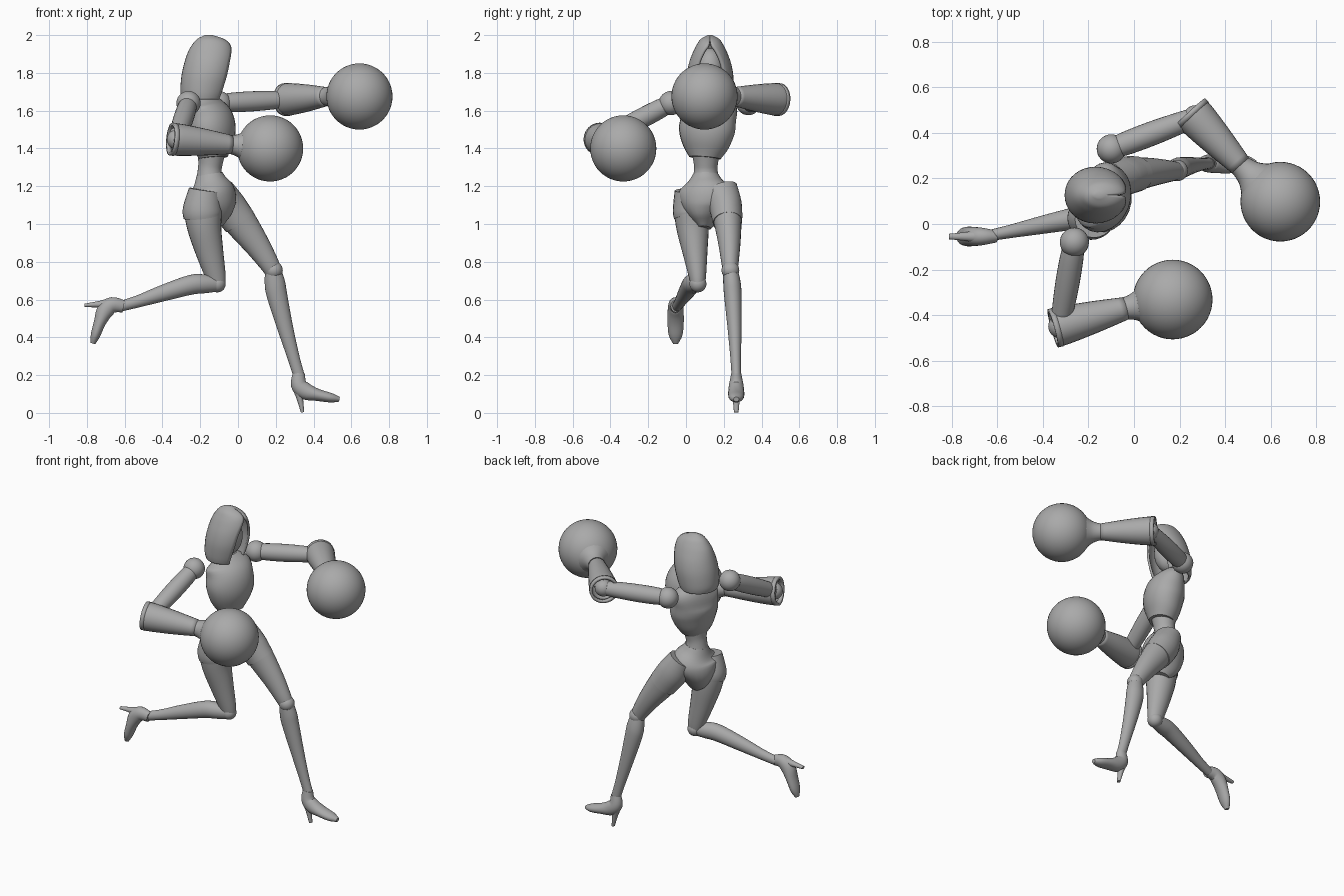
import bpy, bmesh, math
from mathutils import Vector as V

cube = bpy.data.objects.get("Cube")
if cube:
    bpy.data.objects.remove(cube)

grey = bpy.data.materials.new("mid grey")
grey.use_nodes = True
COLOR = (0.4, 0.4, 0.4, 1)
grey.diffuse_color = COLOR
grey.node_tree.nodes["Principled BSDF"].inputs["Base Color"].default_value = COLOR


def finish(name, bm, angle=40):
    bmesh.ops.recalc_face_normals(bm, faces=bm.faces)
    mesh = bpy.data.meshes.new(name)
    bm.to_mesh(mesh)
    bm.free()
    mesh.materials.append(grey)
    obj = bpy.data.objects.new(name, mesh)
    bpy.context.collection.objects.link(obj)
    bpy.ops.object.select_all(action="DESELECT")
    obj.select_set(True)
    bpy.context.view_layer.objects.active = obj
    bpy.ops.object.shade_smooth_by_angle(angle=math.radians(angle))
    return obj


def refine(rows, steps=4):
    """Smooth interpolation between stations."""
    out = []
    for i in range(len(rows) - 1):
        a, b = rows[max(i - 1, 0)], rows[i]
        c, d = rows[i + 1], rows[min(i + 2, len(rows) - 1)]
        for k in range(steps):
            t = k / steps
            out.append([q + t * ((r - p) / 2 + t * ((2 * p - 5 * q + 4 * r - s) / 2
                        + t * (3 * q - p - 3 * r + s) / 2)) for p, q, r, s in zip(a, b, c, d)])
    return out + [list(rows[-1])]


def bridge(bm, rings, closed=True):
    n = len(rings[0])
    for a, b in zip(rings, rings[1:]):
        for i in range(n if closed else n - 1):
            j = (i + 1) % n
            bm.faces.new((a[i], a[j], b[j], b[i]))


def loft(name, rows, side=(0, 1, 0), sides=24, steps=4, wall=0):
    """Tube through stations x, y, z, radius along side, [other radius]."""
    rows = refine([r if len(r) == 5 else (*r, r[3]) for r in rows], steps)
    bm, rings = bmesh.new(), []
    for i, (x, y, z, ru, rv) in enumerate(rows):
        tangent = V(rows[min(i + 1, len(rows) - 1)][:3]) - V(rows[max(i - 1, 0)][:3])
        v = tangent.cross(V(side)).normalized()
        u = v.cross(tangent).normalized()
        rings.append([bm.verts.new(V((x, y, z)) + u * ru * math.cos(t) + v * rv * math.sin(t))
                      for t in (math.tau * k / sides for k in range(sides))])
    bridge(bm, rings)
    if not wall:
        bm.faces.new(rings[0])
        bm.faces.new(rings[-1])
    obj = finish(name, bm)
    if wall:
        mod = obj.modifiers.new("wall", "SOLIDIFY")
        mod.thickness, mod.offset = wall, -1
    return obj


def ball(name, centre, radius, scale=(1, 1, 1), segments=32):
    bm = bmesh.new()
    bmesh.ops.create_uvsphere(bm, u_segments=segments, v_segments=segments // 2, radius=radius)
    bmesh.ops.scale(bm, vec=scale, verts=bm.verts)
    bmesh.ops.translate(bm, vec=centre, verts=bm.verts)
    return finish(name, bm)


def foot(name, ankle, turn):
    """High-heeled foot in the x-z plane, turned about its ankle."""
    c, s = math.cos(turn), math.sin(turn)

    def place(rows):
        return [(ankle[0] + x * c + z * s, ankle[1] + y, ankle[2] - x * s + z * c, ru, rv)
                for x, y, z, ru, rv in rows]
    loft(name, place([(0, 0, .01, .026, .032), (0, 0, -.05, .038, .042),
                      (.035, 0, -.085, .042, .045), (.1, 0, -.105, .043, .032),
                      (.17, 0, -.12, .036, .025), (.215, 0, -.128, .014, .013)]))
    loft(name + "_heel", place([(-.005, 0, -.06, .032, .034), (.005, 0, -.12, .02, .018),
                                (.02, 0, -.197, .012, .009)]))


# Torso, turned a little towards the right
yaw = (.37, .93, 0)
loft("breastplate", [(-.13, .1, 1.35, .085, .075), (-.135, .105, 1.41, .125, .1),
                     (-.135, .11, 1.49, .152, .118), (-.145, .12, 1.56, .15, .115),
                     (-.165, .13, 1.62, .145, .085), (-.18, .13, 1.67, .08, .05)], yaw)
loft("waist", [(-.15, .105, 1.2, .08, .08), (-.15, .105, 1.28, .063, .064),
               (-.145, .105, 1.33, .066, .066), (-.14, .105, 1.4, .08, .08)], yaw)
loft("pelvis", [(-.125, .1, .98, .03, .05), (-.135, .1, 1.03, .075, .1),
                (-.14, .1, 1.1, .13, .125), (-.135, .105, 1.17, .145, .118),
                (-.145, .105, 1.23, .09, .085), (-.15, .105, 1.265, .066, .07)], yaw)
loft("neck", [(-.18, .13, 1.62, .055), (-.175, .13, 1.69, .04), (-.16, .128, 1.8, .04)])
ball("head", (-.155, .127, 1.81), .1, (.85, .75, 1.2))

# Hood: open at the front, stations z, back, front, half width, opening angle
hood = [(1.66, -.295, -.1, .115, .7), (1.7, -.305, -.085, .122, .7), (1.78, -.3, -.06, .124, .66),
        (1.85, -.285, -.045, .112, .58), (1.91, -.265, -.035, .09, .4), (1.95, -.242, -.04, .07, .1),
        (1.98, -.215, -.075, .048, .02), (2, -.175, -.135, .012, .01)]
bm, rings = bmesh.new(), []
for z, back, front, half, gap in refine(hood):
    a = (front - back) / (1 + math.cos(gap))
    rings.append([bm.verts.new((back + a + a * math.cos(t), .127 + half * math.sin(t), z))
                  for t in (gap + (math.tau - 2 * gap) * k / 28 for k in range(29))])
bridge(bm, rings, closed=False)
bm.faces.new(rings[-1])
bmesh.ops.remove_doubles(bm, verts=bm.verts, dist=.0005)
mod = finish("hood", bm, 60).modifiers.new("wall", "SOLIDIFY")
mod.thickness, mod.offset = .014, -1

# Legs
loft("left_thigh", [(-.09, .19, 1.17, .085, .07), (-.05, .21, 1.1, .085, .09),
                    (.02, .222, 1, .072, .085), (.1, .23, .89, .058, .068),
                    (.165, .233, .79, .045, .052), (.185, .235, .75, .038, .045)])
loft("left_thigh_cuff", [(-.1, .18, 1.18, .095, .08), (-.055, .208, 1.1, .088, .094),
                         (.01, .22, 1.01, .078, .09)])
ball("left_knee", (.19, .235, .755), .047)
loft("left_shin", [(.185, .235, .76, .038, .042), (.195, .243, .69, .046, .054),
                   (.207, .248, .62, .046, .054), (.25, .257, .45, .037, .042),
                   (.295, .263, .29, .028, .032), (.322, .266, .2, .025, .03)])
foot("left_foot", (.322, .266, .2), 0)
loft("right_thigh", [(-.18, .02, 1.16, .075, .08), (-.185, .027, 1.08, .09, .1),
                     (-.178, .035, .98, .086, .09), (-.15, .048, .85, .066, .073),
                     (-.12, .06, .73, .047, .055), (-.11, .063, .68, .038, .045)])
loft("right_thigh_cuff", [(-.175, .02, 1.18, .08, .085), (-.188, .025, 1.08, .095, .104),
                          (-.186, .03, 1.04, .094, .102)])
ball("right_knee", (-.11, .063, .683), .045)
loft("right_shin", [(-.1, .062, .683, .036, .04), (-.18, .042, .683, .047, .05),
                    (-.25, .027, .678, .049, .052), (-.4, -.003, .633, .04, .043),
                    (-.53, -.03, .59, .03, .032), (-.62, -.048, .565, .025, .028)])
foot("right_foot", (-.615, -.055, .565), math.radians(97))


def arm(side, shoulder, elbow, wrist, fist):
    """Ball shoulder, upper arm, hollow gauntlet and round fist."""
    s, e, w, f = map(V, (shoulder, elbow, wrist, fist))
    up = (0, 0, 1)

    def path(a, b, stations):
        return [(*a.lerp(b, t), r) for t, r in stations]
    ball(side + "_shoulder", s, .064)
    loft(side + "_upper_arm", path(s, e, [(0, .045), (.2, .052), (.5, .053), (.8, .048), (1, .042)]), up)
    ball(side + "_elbow", e, .052)
    loft(side + "_forearm", path(e, w, [(0, .05), (.5, .05), (1, .04)]), up)
    loft(side + "_gauntlet", path(e, w, [(-.1, .084), (.05, .085), (.5, .071), (1, .05)]), up, wall=.012)
    loft(side + "_cuff_rim", path(e, w, [(-.11, .087), (-.03, .088)]), up, steps=1, wall=.016)
    loft(side + "_wrist", path(w, f, [(-.1, .05), (.05, .052), (.25, .07), (.5, .12)]), up)
    ball(side + "_fist", f, .175, segments=48)


arm("left", (-.1, .33, 1.64), (.27, .47, 1.66), (.47, .255, 1.675), (.643, .098, 1.675))
arm("right", (-.262, -.08, 1.64), (-.325, -.45, 1.447), (-.035, -.37, 1.42), (.17, -.332, 1.4))
